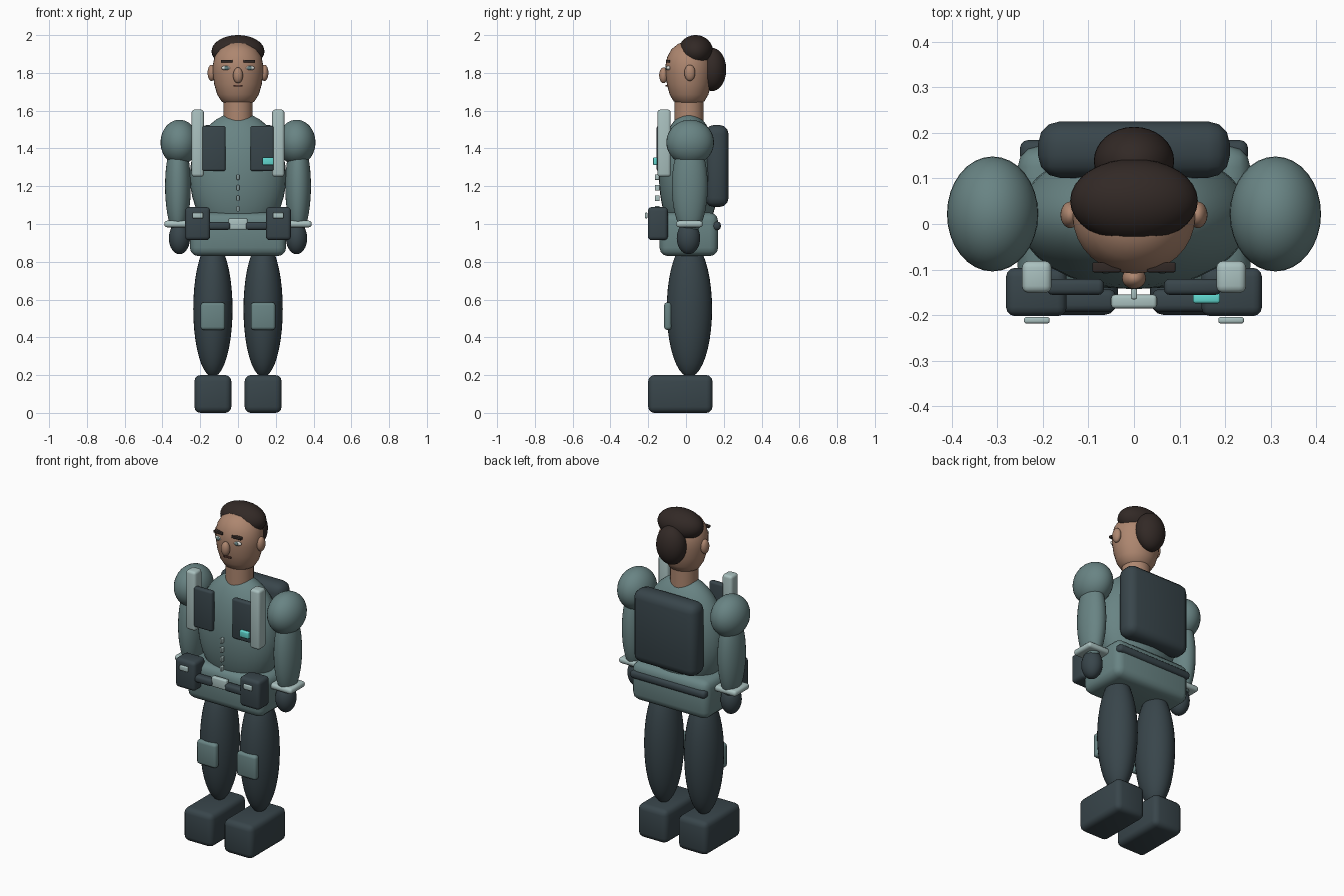
import bpy
import bmesh
import math
from mathutils import Matrix, Vector

if "Cube" in bpy.data.objects:
    bpy.data.objects.remove(bpy.data.objects["Cube"], do_unlink=True)


def material(name, r, g, b):
    mat = bpy.data.materials.new(name)
    mat.use_nodes = True
    mat.diffuse_color = (r, g, b, 1)
    bsdf = mat.node_tree.nodes["Principled BSDF"]
    bsdf.inputs["Base Color"].default_value = (r, g, b, 1)
    bsdf.inputs["Roughness"].default_value = 0.7
    return mat


CLOTH = material("teal_cloth", 0.14, 0.23, 0.23)
DARK = material("dark_fabric", 0.04, 0.06, 0.07)
LIGHT = material("pale_metal", 0.40, 0.53, 0.52)
GLOW = material("cyan_light", 0.12, 0.68, 0.62)
SKIN = material("skin", 0.42, 0.24, 0.16)
HAIR = material("hair", 0.032, 0.022, 0.019)
WHITE = material("eye_white", 0.7, 0.7, 0.66)
INK = material("mouth_dark", 0.10, 0.04, 0.03)


def finish(name, bm, mat):
    mesh = bpy.data.meshes.new(name)
    bm.to_mesh(mesh)
    bm.free()
    obj = bpy.data.objects.new(name, mesh)
    bpy.context.collection.objects.link(obj)
    mesh.materials.append(mat)
    bpy.ops.object.select_all(action="DESELECT")
    obj.select_set(True)
    bpy.context.view_layer.objects.active = obj
    bpy.ops.object.shade_smooth_by_angle(angle=math.radians(40))
    return obj


def placed(center, scale):
    return Matrix.Translation(center) @ Matrix.Diagonal((*scale, 1))


def ball(name, center, radii, mat):
    bm = bmesh.new()
    bmesh.ops.create_uvsphere(bm, u_segments=32, v_segments=20, radius=1,
                              matrix=placed(center, radii))
    return finish(name, bm, mat)


def block(name, center, size, mat, bevel=0.01):
    bm = bmesh.new()
    bmesh.ops.create_cube(bm, size=1, matrix=placed(center, size))
    bmesh.ops.bevel(bm, geom=bm.edges[:], offset=bevel, segments=3,
                    profile=0.5, affect="EDGES", clamp_overlap=True)
    return finish(name, bm, mat)


def lathe(name, profile, center, depth, mat):
    # Spin a (radius, height) profile, then scale its depth
    bm = bmesh.new()
    verts = [bm.verts.new((r, 0, z)) for r, z in profile]
    edges = [bm.edges.new(pair) for pair in zip(verts, verts[1:])]
    bmesh.ops.spin(bm, geom=verts + edges, cent=(0, 0, 0), axis=(0, 0, 1),
                   angle=math.tau, steps=32)
    bmesh.ops.remove_doubles(bm, verts=bm.verts[:], dist=0.0005)
    bmesh.ops.recalc_face_normals(bm, faces=bm.faces[:])
    bmesh.ops.transform(bm, matrix=placed(center, (1, depth, 1)), verts=bm.verts[:])
    return finish(name, bm, mat)


def pair(build, name, center, *rest):
    for side, sign in (("left", 1), ("right", -1)):
        build(f"{side}_{name}", Vector((sign * center[0], center[1], center[2])), *rest)


# Legs and boots
pair(block, "boot", (0.133, -0.03, 0.1), (0.195, 0.34, 0.2), DARK, 0.032)
pair(ball, "leg", (0.133, 0.018, 0.55), (0.104, 0.12, 0.36), DARK)
pair(block, "knee_pad", (0.133, -0.096, 0.512), (0.13, 0.04, 0.145), CLOTH, 0.016)

# Body
block("hips", (0, 0.015, 0.945), (0.51, 0.31, 0.23), CLOTH, 0.045)
ball("torso", (0, 0.015, 1.25), (0.255, 0.158, 0.34), CLOTH)
block("backpack", (0, 0.163, 1.307), (0.42, 0.124, 0.435), DARK, 0.048)

# Arms
pair(ball, "shoulder", (0.31, 0.022, 1.432), (0.1, 0.126, 0.12), CLOTH)
pair(ball, "arm", (0.318, 0.02, 1.2), (0.068, 0.095, 0.26), CLOTH)
pair(block, "cuff", (0.315, 0.018, 1.0), (0.15, 0.14, 0.035), LIGHT, 0.015)
pair(ball, "hand", (0.31, 0.013, 0.925), (0.056, 0.062, 0.085), DARK)

# Belt, pouches and buckle
block("rear_belt", (0, 0.158, 0.99), (0.5, 0.052, 0.046), DARK, 0.018)
pair(block, "front_belt", (0.12, -0.168, 0.99), (0.16, 0.05, 0.042), DARK, 0.015)
block("buckle", (0, -0.17, 1.0), (0.1, 0.03, 0.06), LIGHT, 0.008)
pair(block, "pouch", (0.214, -0.149, 1.002), (0.133, 0.106, 0.175), DARK, 0.02)
pair(block, "pouch_clasp", (0.213, -0.211, 1.045), (0.056, 0.014, 0.03), LIGHT, 0.005)

# Chest gear
pair(block, "chest_panel", (0.128, -0.138, 1.4), (0.124, 0.035, 0.24), DARK, 0.012)
pair(block, "strap", (0.213, -0.116, 1.428), (0.065, 0.07, 0.355), LIGHT, 0.015)
block("chest_light", (0.159, -0.163, 1.332), (0.06, 0.022, 0.04), GLOW, 0.006)
for i in range(4):
    block(f"button_{i + 1}", (0, -0.152, 1.08 + i * 0.056), (0.014, 0.026, 0.03), LIGHT, 0.004)

# Neck and head
lathe("neck", [(0, 1.53), (0.077, 1.53), (0.077, 1.68), (0, 1.68)], (0, 0.016, 0), 1, SKIN)
head_profile = [(0, 1.625), (0.055, 1.63), (0.088, 1.65), (0.11, 1.685), (0.126, 1.74),
                (0.134, 1.8), (0.134, 1.84), (0.124, 1.885), (0.1, 1.925), (0.06, 1.955), (0, 1.968)]
lathe("head", head_profile, (0, 0.016, 0), 0.93, SKIN)
pair(ball, "ear", (0.14, 0.02, 1.8), (0.021, 0.029, 0.043), SKIN)
ball("nose", (0, -0.119, 1.787), (0.026, 0.023, 0.042), SKIN)

# Hair
ball("hair_cap", (0, 0.051, 1.914), (0.14, 0.092, 0.086), HAIR)
ball("hair_bun", (0, 0.138, 1.818), (0.088, 0.075, 0.114), HAIR)

# Face details
pair(block, "eyebrow", (0.06, -0.095, 1.862), (0.062, 0.022, 0.015), HAIR, 0.004)
pair(ball, "eye", (0.062, -0.093, 1.826), (0.026, 0.012, 0.012), WHITE)
pair(ball, "iris", (0.062, -0.103, 1.826), (0.011, 0.006, 0.011), CLOTH)
block("mouth", (0, -0.101, 1.732), (0.05, 0.014, 0.01), INK, 0.003)
